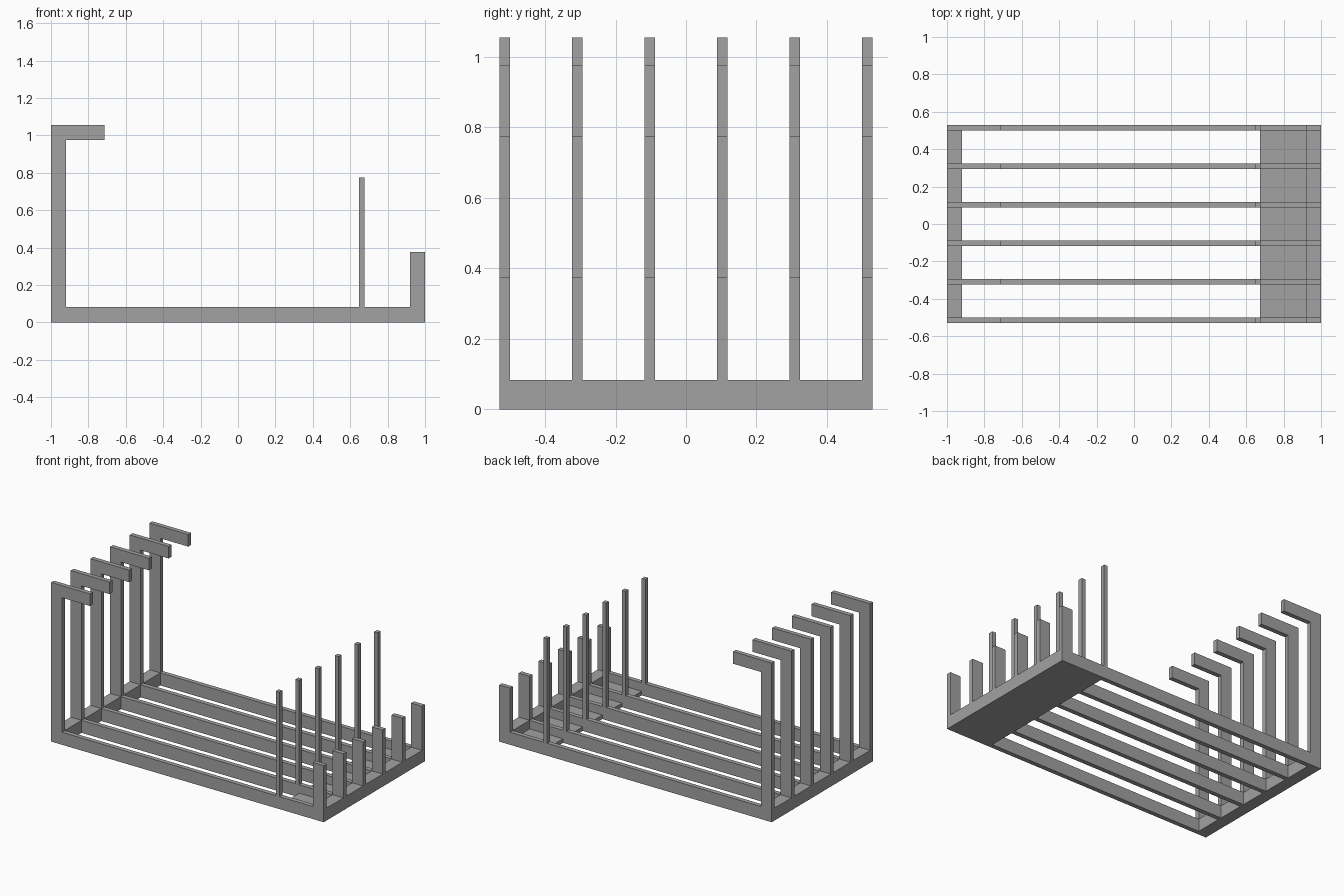
import bpy, bmesh

if "Cube" in bpy.data.objects:
    bpy.data.objects.remove(bpy.data.objects["Cube"])

grey = bpy.data.materials.new("grey")
grey.diffuse_color = (0.36, 0.36, 0.36, 1)
grey.use_nodes = True
grey.node_tree.nodes["Principled BSDF"].inputs["Base Color"].default_value = grey.diffuse_color

HALF_W = 0.53      # half depth of the rack
RAIL = 0.03        # rail thickness along y
BASE = 0.083       # height of the base bars
N = 6


def finish(name, bm):
    bmesh.ops.recalc_face_normals(bm, faces=bm.faces[:])
    mesh = bpy.data.meshes.new(name)
    bm.to_mesh(mesh)
    bm.free()
    mesh.materials.append(grey)
    obj = bpy.data.objects.new(name, mesh)
    bpy.context.collection.objects.link(obj)
    return obj


def extrude_profile(name, points, y0, y1):
    """Closed outline in x and z, extruded along y."""
    bm = bmesh.new()
    face = bm.faces.new([bm.verts.new((x, y0, z)) for x, z in points])
    moved = bmesh.ops.extrude_face_region(bm, geom=[face])["geom"]
    verts = [g for g in moved if isinstance(g, bmesh.types.BMVert)]
    bmesh.ops.translate(bm, verts=verts, vec=(0, y1 - y0, 0))
    return finish(name, bm)


def bar(name, x0, x1, z0, z1, y0, y1):
    return extrude_profile(name, [(x0, z0), (x1, z0), (x1, z1), (x0, z1)], y0, y1)


# Hooked side frame: base rail, tall post with arm, short end post
frame = [(-1, 0), (1, 0), (1, 0.375), (0.92, 0.375), (0.92, BASE),
         (-0.92, BASE), (-0.92, 0.975), (-0.715, 0.975),
         (-0.715, 1.055), (-1, 1.055)]

step = (2 * HALF_W - RAIL) / (N - 1)
for i in range(N):
    y0 = -HALF_W + i * step
    y1 = y0 + RAIL
    extrude_profile(f"hook_frame_{i + 1}", frame, y0, y1)
    bar(f"thin_post_{i + 1}", 0.648, 0.675, BASE, 0.775, y0, y1)
    # Cross pieces filling the gap to the next frame
    if i < N - 1:
        y2 = y0 + step
        bar(f"left_crossbar_{i + 1}", -1, -0.92, 0, BASE, y1, y2)
        bar(f"right_crossbar_{i + 1}", 0.92, 1, 0, BASE, y1, y2)
        bar(f"floor_plate_{i + 1}", 0.675, 0.92, 0, 0.027, y1, y2)
